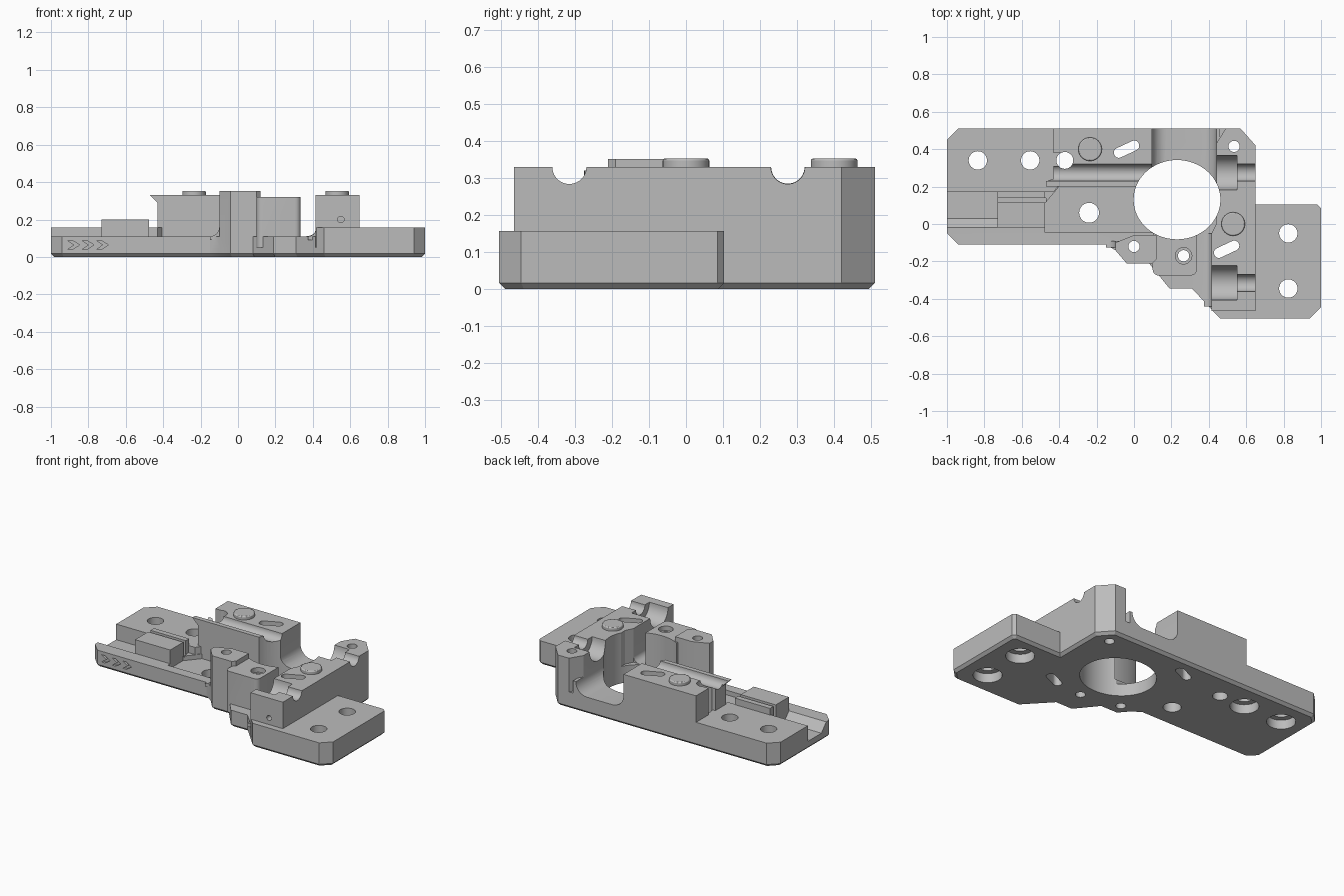
import bpy, bmesh
from math import radians, sin, cos, pi
from mathutils import Matrix, Vector

if "Cube" in bpy.data.objects:
    bpy.data.objects.remove(bpy.data.objects["Cube"])

grey = bpy.data.materials.new("machined grey")
grey.use_nodes = True
grey.diffuse_color = (0.5, 0.5, 0.5, 1)
grey.node_tree.nodes["Principled BSDF"].inputs["Base Color"].default_value = (0.5, 0.5, 0.5, 1)


def make(name, bm):
    bmesh.ops.recalc_face_normals(bm, faces=bm.faces)
    mesh = bpy.data.meshes.new(name)
    bm.to_mesh(mesh)
    bm.free()
    mesh.materials.append(grey)
    ob = bpy.data.objects.new(name, mesh)
    bpy.context.collection.objects.link(ob)
    return ob


def prism(name, points, lo, hi, axis="z", chamfer=0):
    """Extrude a profile along one axis; x profiles are (y, z), y profiles are (x, z)."""
    place = {"x": lambda a, b, h: (h, a, b), "y": lambda a, b, h: (a, h, b),
             "z": lambda a, b, h: (a, b, h)}[axis]
    bm = bmesh.new()
    face = bm.faces.new([bm.verts.new(place(a, b, lo)) for a, b in points])
    new = bmesh.ops.extrude_face_region(bm, geom=[face])["geom"]
    shift = Vector(place(0, 0, hi - lo))
    bmesh.ops.translate(bm, vec=shift, verts=[v for v in new if isinstance(v, bmesh.types.BMVert)])
    if chamfer:
        low = [e for e in bm.edges if all(v.co.z < lo + 0.001 for v in e.verts)]
        bmesh.ops.bevel(bm, geom=low, offset=chamfer, segments=1, affect="EDGES")
    return make(name, bm)


def box(name, x0, x1, y0, y1, z0, z1):
    return prism(name, [(x0, y0), (x1, y0), (x1, y1), (x0, y1)], z0, z1)


def ring(cx, cy, rx, ry=None, n=40):
    ry = ry or rx
    return [(cx + rx * cos(2 * pi * i / n), cy + ry * sin(2 * pi * i / n)) for i in range(n)]


def rounded(x0, x1, y0, y1, r, n=5):
    pts = []
    corners = [(x1 - r, y1 - r), (x0 + r, y1 - r), (x0 + r, y0 + r), (x1 - r, y0 + r)]
    for q, (cx, cy) in enumerate(corners):
        for i in range(n + 1):
            a = pi / 2 * (q + i / n)
            pts.append((cx + r * cos(a), cy + r * sin(a)))
    return pts


def fillet(x, z, r, side):
    """Concave corner profile; side is +1 when the wall lies at lower x."""
    arc = [(x + side * r * (1 - sin(a)), z + r * (1 - cos(a)))
           for a in (pi / 2 * i / 8 for i in range(9))]
    return [(x - side * 0.02, z - 0.02), (x + side * r, z - 0.02)] + arc + [(x - side * 0.02, z + r)]


def combine(target, parts, operation):
    bpy.context.view_layer.objects.active = target
    for part in parts:
        mod = target.modifiers.new(part.name, "BOOLEAN")
        mod.operation, mod.solver, mod.object = operation, "EXACT", part
        bpy.ops.object.modifier_apply(modifier=mod.name)
        bpy.data.objects.remove(part)


FLOOR, PLATE, TOP = 0.11, 0.157, 0.33

# Base plate with a chamfered lower edge
outline = [(-1, -0.05), (-0.94, -0.11), (-0.15, -0.11), (-0.1, -0.14), (-0.04, -0.21),
           (0.08, -0.21), (0.19, -0.345), (0.31, -0.345), (0.46, -0.505), (0.94, -0.505),
           (1, -0.445), (1, 0.085), (0.98, 0.103), (0.65, 0.103), (0.65, 0.42),
           (0.57, 0.51), (-0.94, 0.51), (-1, 0.45)]
body = prism("carriage_body", outline, 0, FLOOR, chamfer=0.017)

# Channel and recessed floor, cut before the raised parts are added
combine(body, [
    prism("cable_channel", [(0.03, 0.055), (0.17, 0.055), (0.17, 0.3), (-0.02, 0.3), (-0.02, FLOOR)],
          -1.1, -0.6, "x"),
    prism("floor_pocket", [(-0.476, -0.045), (0.1, -0.045), (0.1, 0.2), (-0.4, 0.2), (-0.476, 0.11)],
          0.08, 0.3),
], "DIFFERENCE")

# Raised parts
combine(body, [
    prism("left_plate", [(-1, 0.17), (-0.43, 0.17), (-0.4, 0.21), (-0.4, 0.51), (-0.94, 0.51), (-1, 0.45)],
          0.05, PLATE),
    prism("right_plate", [(0.42, -0.465), (0.46, -0.505), (0.94, -0.505), (1, -0.445), (1, 0.085),
                          (0.98, 0.103), (0.5, 0.103)], 0.05, PLATE),
    box("clip_block", -0.73, -0.476, -0.02, 0.175, 0.03, 0.2),
    box("left_tower", -0.43, 0.095, 0.2, 0.51, 0.05, TOP),
    prism("tower_lip", [(-0.47, TOP), (-0.42, TOP), (-0.42, 0.28)], 0.2, 0.24, "y"),
    prism("right_tower", [(0.415, -0.465), (0.65, -0.465), (0.65, 0.42), (0.57, 0.51), (0.49, 0.51),
                          (0.44, 0.43), (0.44, 0.0), (0.415, -0.05)], 0.05, TOP),
    prism("front_boss", [(-0.1, -0.1), (-0.1, -0.14), (-0.04, -0.21), (0.1, -0.21),
                         (0.12, -0.19), (0.12, -0.06), (0.0, -0.06)], 0.05, 0.352),
    prism("inner_boss", rounded(0.1, 0.335, -0.275, -0.03, 0.03), 0.05, 0.32),
    prism("left_gap_fillet", fillet(0.095, FLOOR, 0.08, 1), 0.2, 0.51, "y"),
    prism("right_gap_fillet", fillet(0.44, FLOOR, 0.08, -1), 0.1, 0.51, "y"),
    prism("front_gap_fillet", fillet(0.415, FLOOR, 0.04, -1), -0.44, -0.05, "y"),
    prism("left_boss_fillet", fillet(-0.1, FLOOR, 0.05, -1), -0.125, -0.09, "y"),
], "UNION")

# Main bore, rod seats, notches and clip slot
cuts = [
    prism("main_bore", ring(0.23, 0.13, 0.232, 0.212, 64), -0.1, 0.6),
    prism("left_rod_groove", ring(0.275, TOP, 0.045), -0.6, 0.2, "x"),
    box("tower_notch", -0.5, -0.37, 0.31, 0.38, PLATE, 0.5),
    box("clip_slot", -0.74, -0.47, 0.115, 0.14, 0.1, 0.3),
    prism("dowel_hole", ring(0.55, 0.2, 0.017, n=20), -0.6, -0.38, "y"),
]
for y, x0 in ((0.275, 0.3), (-0.315, 0.36)):
    cuts += [prism("bearing_seat", ring(y, TOP, 0.092), x0, 0.55, "x"),
             prism("rod_seat", ring(y, TOP, 0.046), 0.5, 0.7, "x")]

# Through holes, with counterbores under the plates
for x, y, r, bore in ((-0.835, 0.34, 0.049, 0.085), (-0.555, 0.34, 0.049, 0.085),
                      (0.825, -0.05, 0.049, 0.085), (0.825, -0.345, 0.049, 0.085),
                      (-0.37, 0.34, 0.045, 0), (-0.24, 0.06, 0.053, 0), (0, -0.12, 0.03, 0),
                      (0.265, -0.17, 0.03, 0), (0.535, 0.415, 0.03, 0)):
    cuts.append(prism("through_hole", ring(x, y, r), -0.1, 0.6))
    if bore:
        cuts.append(prism("counterbore", ring(x, y, bore), -0.1, 0.06))
cuts.append(prism("boss_counterbore", ring(0.265, -0.17, 0.044), 0.29, 0.6))

# Angled adjustment slots
for x, y in ((-0.04, 0.4), (0.495, -0.135)):
    slot = prism("adjust_slot", rounded(-0.072, 0.072, -0.027, 0.027, 0.026), -0.1, 0.6)
    slot.data.transform(Matrix.Translation((x, y, 0)) @ Matrix.Rotation(radians(25), 4, "Z"))
    cuts.append(slot)

# Recessed chevrons on the front rim
for i in range(3):
    x = -0.91 + i * 0.077
    cuts.append(prism("chevron", [(x, 0.04), (x + 0.025, 0.04), (x + 0.063, 0.064), (x + 0.025, 0.088),
                                  (x, 0.088), (x + 0.035, 0.064)], -0.2, -0.095, "y"))
combine(body, cuts, "DIFFERENCE")

# Round locating pads on the towers
pads = []
for name, x, y in (("left_locating_pad", -0.235, 0.4), ("right_locating_pad", 0.53, 0.0)):
    pad = prism(name, ring(x, y, 0.063), TOP - 0.02, 0.353)
    bevel = pad.modifiers.new("edge", "BEVEL")
    bevel.width, bevel.segments = 0.006, 2
    pads.append(pad)

for ob in [body] + pads:
    bpy.ops.object.select_all(action="DESELECT")
    ob.select_set(True)
    bpy.context.view_layer.objects.active = ob
    bpy.ops.object.shade_smooth_by_angle(angle=radians(25))
